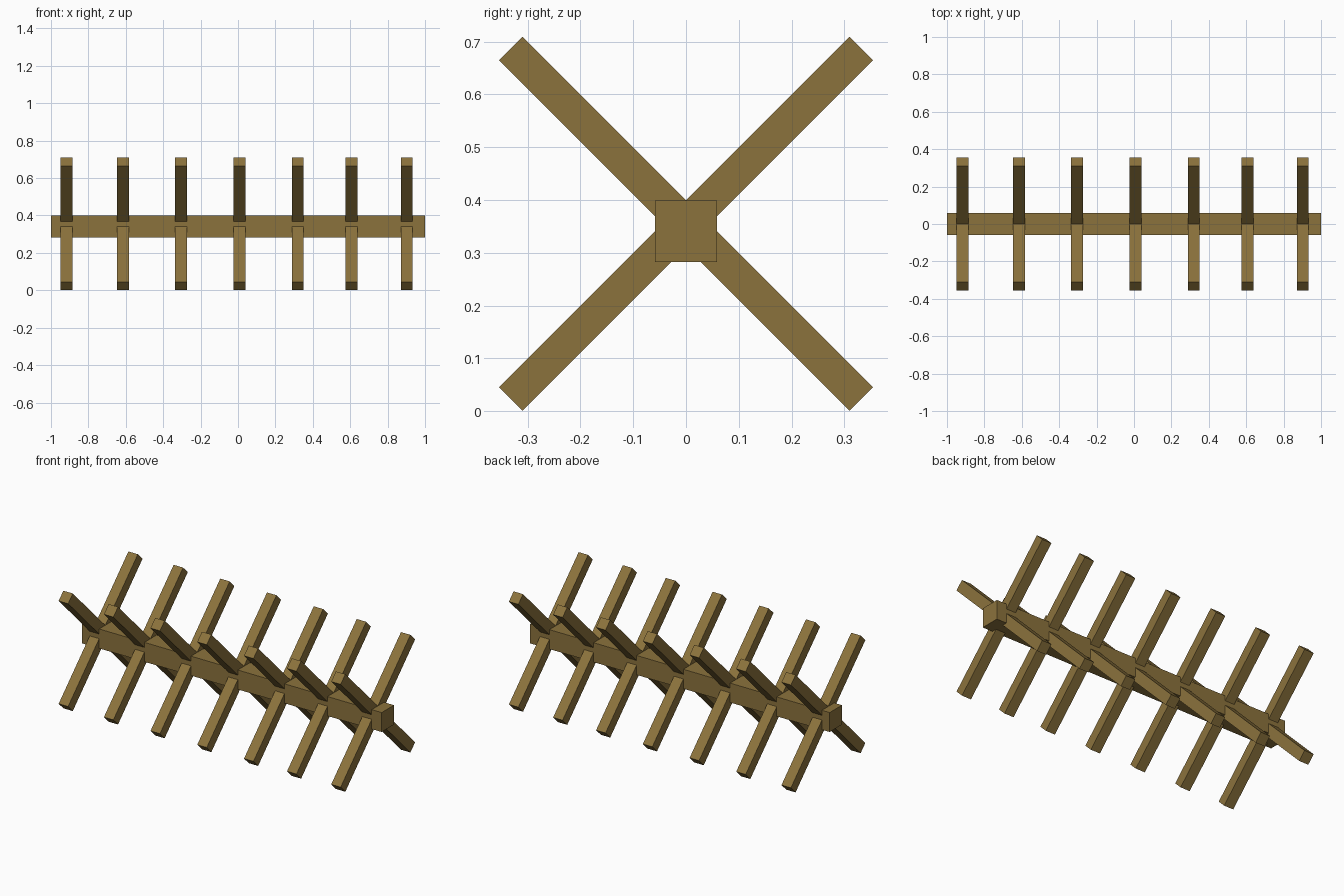
import bpy
import math

# Remove the default cube
cube = bpy.data.objects.get("Cube")
if cube:
    bpy.data.objects.remove(cube, do_unlink=True)

# Single timber colour
wood = bpy.data.materials.new("brown_wood")
wood.use_nodes = True
WOOD_COLOUR = (0.26, 0.17, 0.046, 1.0)
wood.diffuse_color = WOOD_COLOUR
wood.node_tree.nodes["Principled BSDF"].inputs["Base Color"].default_value = WOOD_COLOUR


def timber(name, centre, size, tilt=0.0):
    """Square-cut timber, tilted about the x axis."""
    bpy.ops.mesh.primitive_cube_add(size=1, location=centre, rotation=(tilt, 0, 0))
    obj = bpy.context.object
    obj.name = name
    obj.scale = size
    obj.data.materials.append(wood)
    return obj


# Long horizontal beam
timber("beam", (0, 0, 0.341), (2.0, 0.117, 0.117))

# Crossed stakes through the beam
STAKE_X = (-0.917, -0.615, -0.304, 0.008, 0.32, 0.607, 0.902)
for number, x in enumerate(STAKE_X, 1):
    for side, tilt in (("front", 45), ("back", -45)):
        timber(f"{side}_stake_{number}", (x, 0, 0.355),
               (0.063, 0.063, 0.94), math.radians(tilt))
